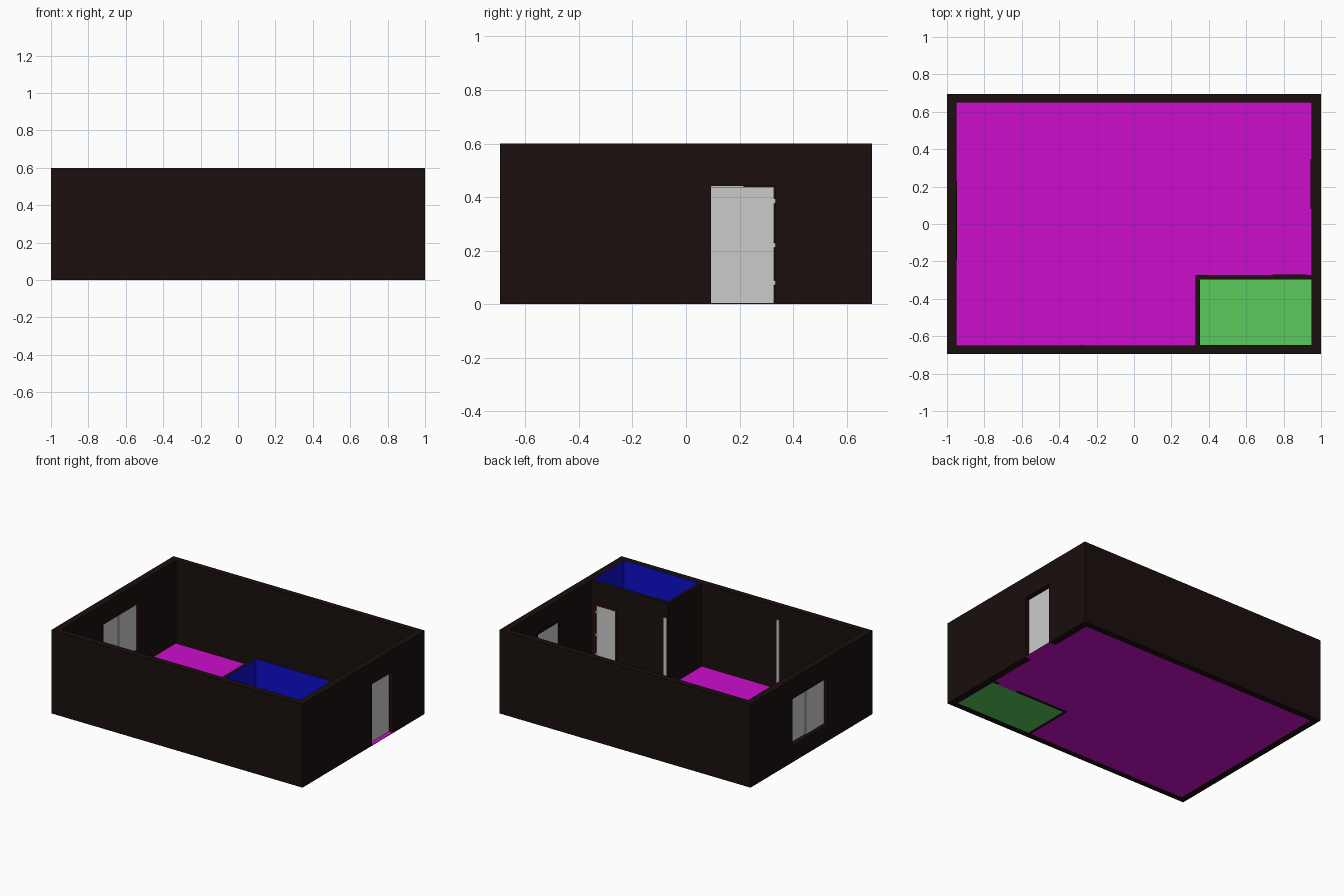
import bpy, bmesh

if "Cube" in bpy.data.objects:
    bpy.data.objects.remove(bpy.data.objects["Cube"])


def mat(name, rgb):
    m = bpy.data.materials.new(name)
    m.diffuse_color = (*rgb, 1)
    m.use_nodes = True
    m.node_tree.nodes["Principled BSDF"].inputs["Base Color"].default_value = m.diffuse_color
    return m


DARK = mat("dark_wall", (0.0098, 0.0048, 0.0042))
TRIM = mat("dark_red_trim", (0.06, 0.006, 0.005))
BLUE = mat("blue_lining", (0.0042, 0.0042, 0.607))
MAGENTA = mat("magenta_floor", (0.607, 0.0042, 0.607))
GREEN = mat("green_floor", (0.107, 0.607, 0.107))


def finish(name, bm, material=None):
    bmesh.ops.recalc_face_normals(bm, faces=bm.faces[:])
    me = bpy.data.meshes.new(name)
    bm.to_mesh(me)
    bm.free()
    ob = bpy.data.objects.new(name, me)
    bpy.context.collection.objects.link(ob)
    if material:
        me.materials.append(material)
    return ob


def prism(name, points, z0, z1, material=None):
    """Extrude a plan outline from z0 to z1."""
    bm = bmesh.new()
    face = bm.faces.new([bm.verts.new((x, y, z0)) for x, y in points])
    new = bmesh.ops.extrude_face_region(bm, geom=[face])["geom"]
    verts = [v for v in new if isinstance(v, bmesh.types.BMVert)]
    bmesh.ops.translate(bm, verts=verts, vec=(0, 0, z1 - z0))
    return finish(name, bm, material)


def rect(x0, x1, y0, y1):
    return [(x0, y0), (x1, y0), (x1, y1), (x0, y1)]


def box(name, x, y, z, material=None):
    return prism(name, rect(*x, *y), *z, material)


def ring(name, outer, inner, z0, z1, material):
    """Closed loop of four walls, open at top and bottom."""
    bm = bmesh.new()
    loops = [[bm.verts.new((x, y, z)) for x, y in rect(*r)]
             for r, z in ((outer, z0), (outer, z1), (inner, z1), (inner, z0))]
    for k in range(4):
        a, b = loops[k], loops[(k + 1) % 4]
        for i in range(4):
            j = (i + 1) % 4
            bm.faces.new((a[i], a[j], b[j], b[i]))
    return finish(name, bm, material)


def cut(ob, cutter):
    mod = ob.modifiers.new("opening", "BOOLEAN")
    mod.operation = "DIFFERENCE"
    mod.solver = "EXACT"
    mod.object = cutter
    cutter.hide_render = True
    cutter.display_type = "WIRE"


def frame(name, axis, u, z, d, t, sill, material):
    """Trim bars around an opening; axis is the direction of its width."""
    bars = [("left", (u[0] - t, u[0]), z), ("right", (u[1], u[1] + t), z),
            ("top", (u[0] - t, u[1] + t), (z[1], z[1] + t))]
    if sill:
        bars.append(("sill", (u[0] - t, u[1] + t), (z[0] - t, z[0])))
    for label, w, h in bars:
        x, y = (w, d) if axis == "x" else (d, w)
        box(f"{name}_{label}", x, y, h, material)


def hinges(name, x, y):
    for i, z in enumerate((0.08, 0.22, 0.385)):
        bpy.ops.mesh.primitive_cylinder_add(vertices=12, radius=0.005, depth=0.018,
                                            location=(x, y, z))
        bpy.context.object.name = f"{name}_{i + 1}"


# Outer walls with window and entrance openings
walls = ring("outer_walls", (-1, 1, -0.695, 0.695), (-0.95, 0.95, -0.65, 0.65), 0, 0.6, DARK)
cut(walls, box("window_cutter", (-1.1, -0.9), (-0.18, 0.215), (0.12, 0.455)))
cut(walls, box("entrance_cutter", (0.9, 1.1), (0.093, 0.335), (-0.1, 0.442)))

# Corner room: partition, lining and its doorway
room_cut = box("room_door_cutter", (0.755, 0.91), (-0.32, -0.24), (-0.1, 0.43))
partition = prism("corner_partition",
                  [(0.33, -0.65), (0.35, -0.65), (0.35, -0.295), (0.95, -0.295),
                   (0.95, -0.274), (0.33, -0.274)], 0, 0.6, DARK)
lining = ring("corner_room_lining", (0.35, 0.95, -0.65, -0.295),
              (0.352, 0.948, -0.648, -0.297), 0, 0.6, BLUE)
cut(partition, room_cut)
cut(lining, room_cut)

# Floors
prism("main_floor", [(-0.95, -0.65), (0.33, -0.65), (0.33, -0.274), (0.95, -0.274),
                     (0.95, 0.093), (1, 0.093), (1, 0.335), (0.95, 0.335),
                     (0.95, 0.65), (-0.95, 0.65)], 0, 0.004, MAGENTA)
box("corner_room_floor", (0.352, 0.948), (-0.648, -0.297), (0, 0.004), GREEN)
box("corner_room_threshold", (0.755, 0.91), (-0.297, -0.274), (0, 0.004), MAGENTA)

# Entrance door
box("entrance_door", (0.953, 0.97), (0.093, 0.329), (0.005, 0.438))
hinges("entrance_hinge", 0.966, 0.33)
frame("entrance_trim", "y", (0.093, 0.335), (0.004, 0.442), (0.945, 0.95), 0.012, False, DARK)

# Corner room door
box("room_door", (0.757, 0.906), (-0.288, -0.278), (0.005, 0.426))
hinges("room_door_hinge", 0.907, -0.277)
frame("room_door_trim", "x", (0.755, 0.91), (0.004, 0.43), (-0.274, -0.271), 0.012, False, TRIM)

# Two-pane sliding window
box("window_pane_left", (-0.972, -0.966), (-0.18, 0.025), (0.12, 0.455))
box("window_pane_right", (-0.965, -0.959), (0.015, 0.215), (0.12, 0.455))
frame("window_trim", "y", (-0.18, 0.215), (0.12, 0.455), (-0.95, -0.946), 0.012, True, TRIM)

# Slim vertical strips on the inner walls
box("partition_strip", (0.345, 0.37), (-0.274, -0.27), (0.004, 0.49))
box("front_wall_strip", (-0.29, -0.268), (-0.65, -0.646), (0.004, 0.5))
